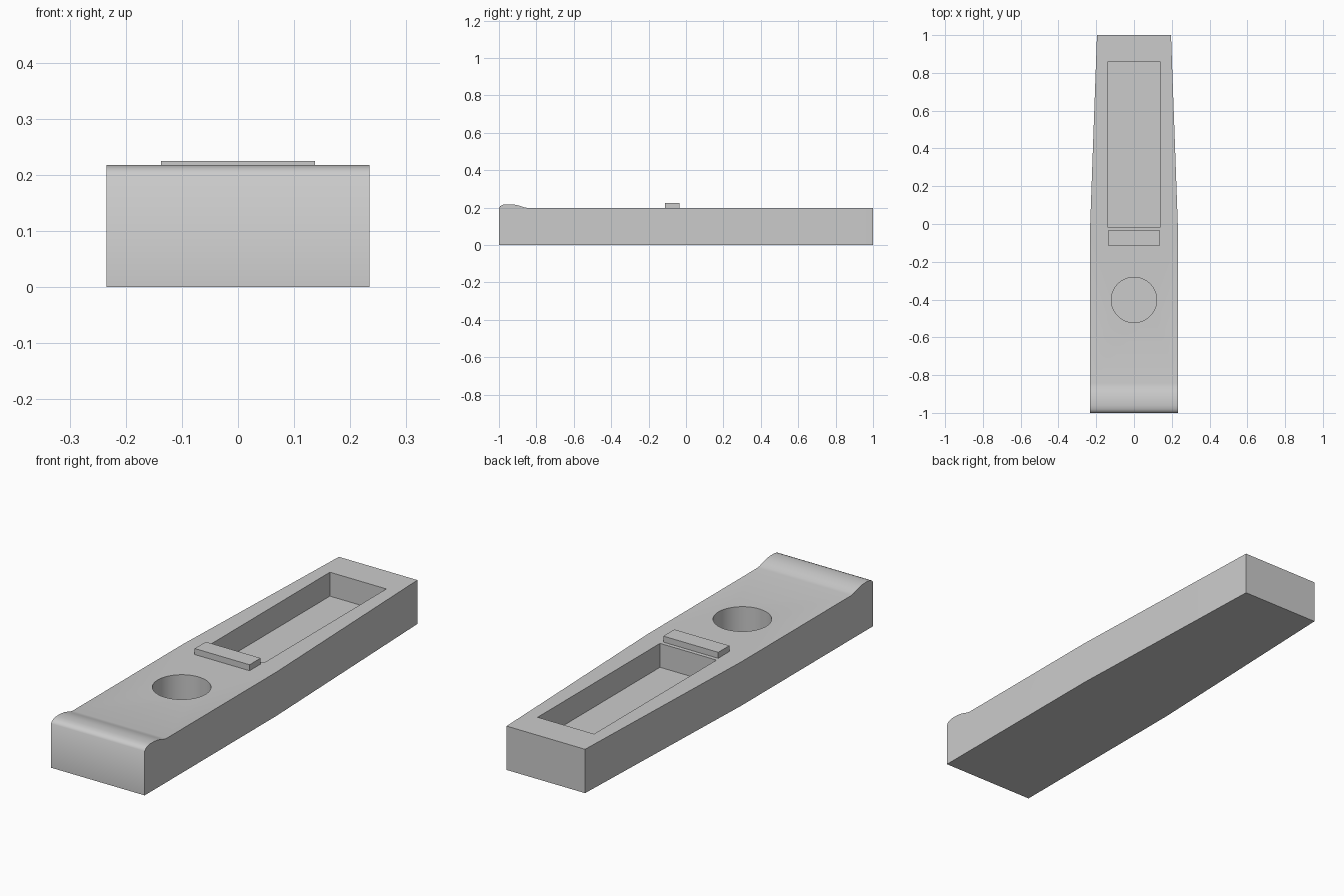
import bpy, bmesh, math

if "Cube" in bpy.data.objects:
    bpy.data.objects.remove(bpy.data.objects["Cube"])

TOP = 0.198     # height of the flat deck
BEND = -0.06    # where the sides start to taper


def half_width(y):
    return 0.234 if y <= BEND else 0.234 - 0.038 * (y - BEND) / (1 - BEND)


def box(name, x, y0, y1, z0, z1):
    bpy.ops.mesh.primitive_cube_add(size=1, location=(0, (y0 + y1) / 2, (z0 + z1) / 2))
    ob = bpy.context.object
    ob.name = name
    ob.scale = (2 * x, y1 - y0, z1 - z0)
    bpy.ops.object.transform_apply(location=False, rotation=False, scale=True)
    return ob


# Tapered body: side profile (y, z) with a rounded lip at the front
profile = [(-1, 0), (-1, 0.199), (-0.992, 0.209), (-0.98, 0.215), (-0.96, 0.218),
           (-0.93, 0.2175), (-0.905, 0.214), (-0.88, 0.207), (-0.862, 0.201),
           (-0.845, TOP), (BEND, TOP), (1, TOP), (1, 0), (BEND, 0)]
n = len(profile)
bm = bmesh.new()
left = [bm.verts.new((-half_width(y), y, z)) for y, z in profile]
right = [bm.verts.new((half_width(y), y, z)) for y, z in profile]
for i in range(n):
    j = (i + 1) % n
    bm.faces.new((left[i], left[j], right[j], right[i]))
for side in (left, right):
    bm.faces.new(side[:n - 3] + side[n - 1:])
    bm.faces.new(side[n - 4:])
bmesh.ops.recalc_face_normals(bm, faces=bm.faces)
mesh = bpy.data.meshes.new("body")
bm.to_mesh(mesh)
bm.free()
body = bpy.data.objects.new("body", mesh)
bpy.context.collection.objects.link(body)

# Long rectangular pocket and round blind hole
pocket = box("pocket_cutter", 0.141, -0.016, 0.857, 0.09, 0.3)
bpy.ops.mesh.primitive_cylinder_add(vertices=64, radius=0.12, depth=0.23,
                                    location=(0, -0.402, 0.185))
hole = bpy.context.object
hole.name = "hole_cutter"

bpy.ops.object.select_all(action='DESELECT')
bpy.context.view_layer.objects.active = body
body.select_set(True)
for cutter in (pocket, hole):
    cutter.hide_render = True
    mod = body.modifiers.new("cut", 'BOOLEAN')
    mod.operation = 'DIFFERENCE'
    mod.solver = 'EXACT'
    mod.object = cutter
    bpy.ops.object.modifier_apply(modifier=mod.name)
    bpy.data.objects.remove(cutter)
bpy.ops.object.shade_smooth_by_angle(angle=math.radians(42))

# Raised bar between the pocket and the hole
box("raised_bar", 0.137, -0.113, -0.034, TOP - 0.01, 0.225)
